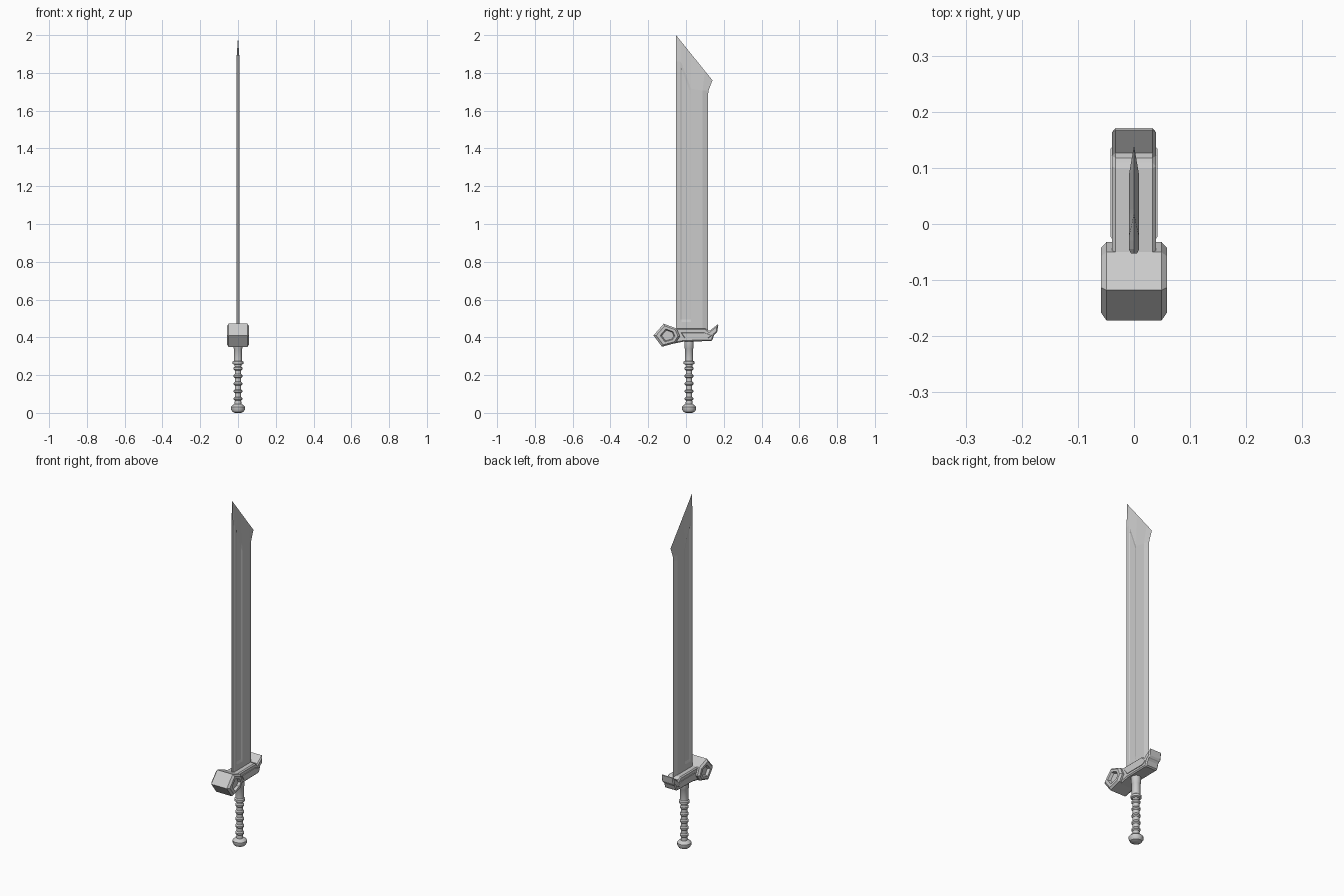
import bpy, bmesh, math

cube = bpy.data.objects.get("Cube")
if cube:
    bpy.data.objects.remove(cube, do_unlink=True)

steel = bpy.data.materials.new("steel_grey")
steel.use_nodes = True
GREY = (0.6, 0.6, 0.6, 1)
steel.diffuse_color = GREY
steel.node_tree.nodes["Principled BSDF"].inputs["Base Color"].default_value = GREY


def finish(name, bm, smooth=None):
    bmesh.ops.remove_doubles(bm, verts=bm.verts, dist=0.0002)
    bmesh.ops.recalc_face_normals(bm, faces=bm.faces)
    mesh = bpy.data.meshes.new(name)
    bm.to_mesh(mesh)
    bm.free()
    obj = bpy.data.objects.new(name, mesh)
    bpy.context.collection.objects.link(obj)
    mesh.materials.append(steel)
    if smooth:
        bpy.ops.object.select_all(action='DESELECT')
        obj.select_set(True)
        bpy.context.view_layer.objects.active = obj
        bpy.ops.object.shade_smooth_by_angle(angle=math.radians(smooth))
    return obj


def loft(name, rings, smooth=None):
    """Skin a list of closed point rings and cap both ends."""
    bm = bmesh.new()
    loops = [[bm.verts.new(p) for p in ring] for ring in rings]
    n = len(loops[0])
    for a, b in zip(loops, loops[1:]):
        for i in range(n):
            j = (i + 1) % n
            bm.faces.new((a[i], a[j], b[j], b[i]))
    bm.faces.new(loops[0])
    bm.faces.new(loops[-1])
    return finish(name, bm, smooth)


def side_ring(profile, x, scale=1.0):
    """Side profile placed at x and scaled about its middle."""
    cy = sum(p[0] for p in profile) / len(profile)
    cz = sum(p[1] for p in profile) / len(profile)
    return [(x, cy + (y - cy) * scale, cz + (z - cz) * scale) for y, z in profile]


# Blade: columns across the width, rows up the length, with a sunken fuller
COLUMNS = [-0.053, -0.045, -0.029, -0.023, 0.019, 0.026, 0.088, 0.116]
THICK = [0.005, 0.009, 0.009, 0.0055, 0.0055, 0.009, 0.009, 0.0]


def blade_point(col, row):
    y, t = COLUMNS[col], THICK[col]
    fuller = col in (3, 4)
    shoulder = 1.86 - 2.7 * max(0, min(y, 0.03) + 0.027)
    tip_y = y + (0.024 if col == 7 else 0.012 if col == 6 else 0)
    z = [0.43, 0.48, 0.495, shoulder - 0.03, shoulder, 2.0 - 1.24 * (tip_y + 0.053)][row]
    if row in (0, 1, 4) and fuller:
        t = 0.009
    if row == 5:
        return (0, tip_y, z)
    if col == 7 and row == 4:
        y += 0.003
    return (t, y, z)


bm = bmesh.new()
for side in (1, -1):
    grid = []
    for r in range(6):
        points = [blade_point(c, r) for c in range(len(COLUMNS))]
        grid.append([bm.verts.new((side * x, y, z)) for x, y, z in points])
    for r in range(5):
        for c in range(len(COLUMNS) - 1):
            bm.faces.new((grid[r][c], grid[r][c + 1], grid[r + 1][c + 1], grid[r + 1][c]))
bmesh.ops.remove_doubles(bm, verts=bm.verts, dist=0.0002)
bmesh.ops.holes_fill(bm, edges=[e for e in bm.edges if e.is_boundary], sides=0)
finish("blade", bm)

# Guard bar with an upswept rear horn
bar = [(-0.075, 0.44), (-0.05, 0.447), (0.105, 0.447), (0.122, 0.432), (0.172, 0.472),
       (0.165, 0.425), (0.15, 0.415), (0.138, 0.38), (-0.01, 0.378), (-0.075, 0.365)]
guard = loft("guard_bar", [side_ring(bar, x) for x in (-0.039, 0.039)])
bevel = guard.modifiers.new("bevel", 'BEVEL')
bevel.width = 0.006
bevel.segments = 1

# Raised rib along both sides of the bar
rib = [(-0.03, 0.425), (0.1, 0.425), (0.14, 0.41), (0.12, 0.395), (-0.01, 0.395)]
for name, side in (("guard_rib_left", 1), ("guard_rib_right", -1)):
    loft(name, [side_ring(rib, side * 0.036), side_ring(rib, side * 0.042, 0.92)])

# Heavy front block, chamfered, with a sunken socket in each side
block = [(-0.172, 0.41), (-0.118, 0.472), (-0.05, 0.447),
         (-0.032, 0.405), (-0.055, 0.37), (-0.127, 0.35)]
half = [(0.049, 1.0), (0.059, 0.82), (0.059, 0.56), (0.045, 0.46)]
steps = [(-x, s) for x, s in reversed(half)] + half
loft("guard_front_block", [side_ring(block, x, s) for x, s in steps])


# Handle parts turned on the grip axis
def lathe(name, profile, sides=12):
    rings = [[(r * math.cos(2 * math.pi * i / sides),
               0.016 + r * math.sin(2 * math.pi * i / sides), z) for i in range(sides)]
             for r, z in profile]
    loft(name, rings, 35)


lathe("pommel", [(0.017, 0), (0.03, 0.006), (0.038, 0.02), (0.038, 0.032),
                 (0.028, 0.042), (0.018, 0.046)])
grip = [(0.018, 0.04)]
for i in range(5):
    z = 0.065 + i * 0.04
    grip += [(0.017, z), (0.023, z + 0.006), (0.023, z + 0.014), (0.017, z + 0.02)]
grip.append((0.018, 0.265))
lathe("grip", grip)
lathe("grip_collar", [(0.02, 0.255), (0.028, 0.259), (0.028, 0.271), (0.022, 0.276),
                      (0.022, 0.34), (0.025, 0.345), (0.025, 0.385)])
